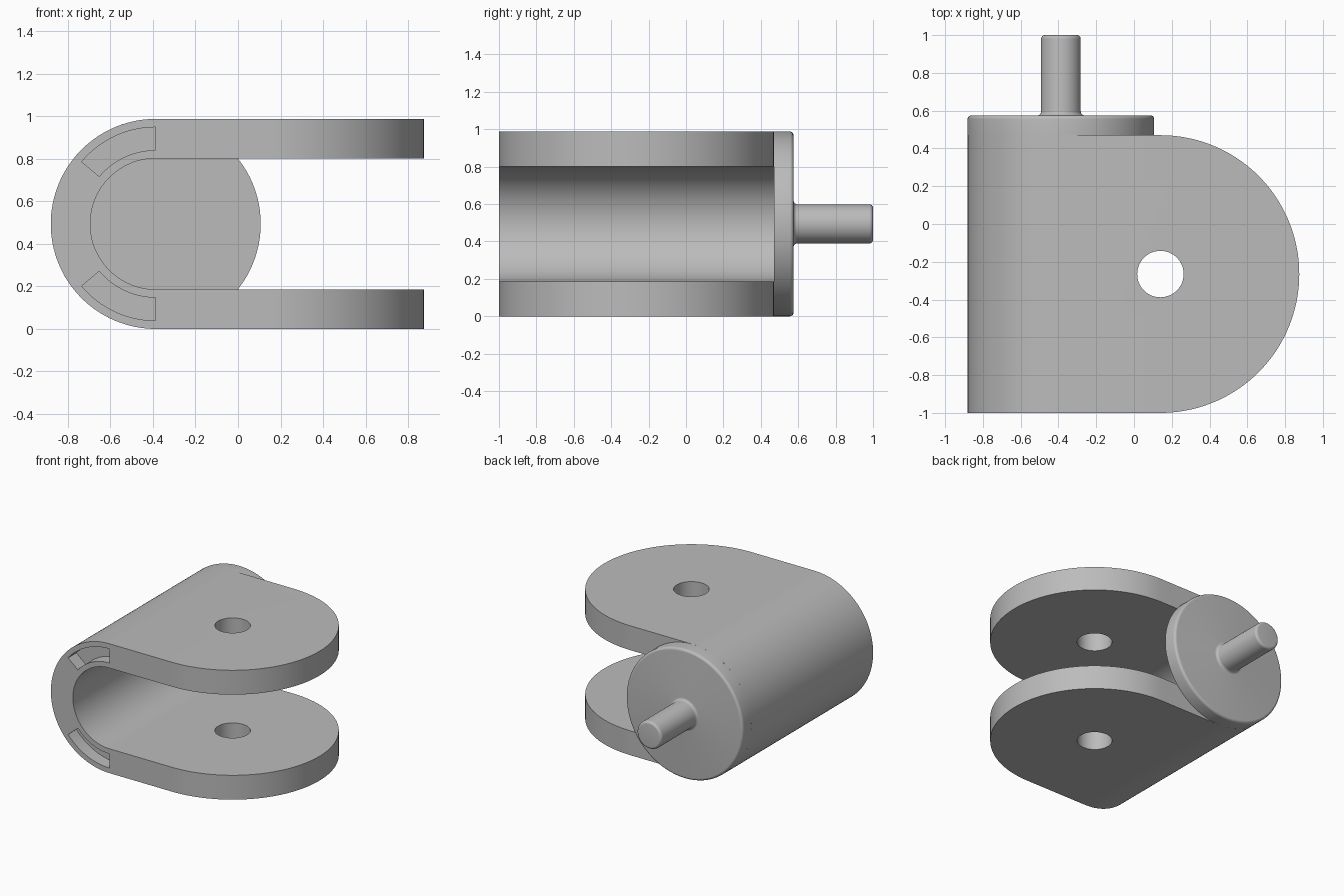
import bpy, bmesh
from math import sin, cos, radians
from mathutils import Vector

if "Cube" in bpy.data.objects:
    bpy.data.objects.remove(bpy.data.objects["Cube"])

steel = bpy.data.materials.new("grey steel")
steel.use_nodes = True
steel.diffuse_color = (0.5, 0.5, 0.5, 1)
steel.node_tree.nodes["Principled BSDF"].inputs["Base Color"].default_value = (0.5, 0.5, 0.5, 1)

CX, CZ = -0.387, 0.494      # axis of the bend and the pin
R_OUT, R_IN = 0.494, 0.308  # bend radii
EX, EY, R_END = 0.14, -0.265, 0.735  # rounded ends of the arms
BACK = 0.47


def arc(cx, cy, r, a0, a1, n):
    """Points on an arc, angles in degrees."""
    angles = [radians(a0 + (a1 - a0) * i / n) for i in range(n + 1)]
    return [(cx + r * cos(a), cy + r * sin(a)) for a in angles]


def add_object(name, bm):
    bmesh.ops.recalc_face_normals(bm, faces=bm.faces)
    mesh = bpy.data.meshes.new(name)
    bm.to_mesh(mesh)
    bm.free()
    mesh.materials.append(steel)
    obj = bpy.data.objects.new(name, mesh)
    bpy.context.collection.objects.link(obj)
    return obj


def prism(name, points, axis, start, end):
    """Extrude a closed 2D outline along y (outline in xz) or z (outline in xy)."""
    bm = bmesh.new()
    if axis == "y":
        verts = [bm.verts.new((u, start, v)) for u, v in points]
        move = Vector((0, end - start, 0))
    else:
        verts = [bm.verts.new((u, v, start)) for u, v in points]
        move = Vector((0, 0, end - start))
    face = bm.faces.new(verts)
    new = bmesh.ops.extrude_face_region(bm, geom=[face])["geom"]
    bmesh.ops.translate(bm, vec=move, verts=[g for g in new if isinstance(g, bmesh.types.BMVert)])
    return add_object(name, bm)


def select(obj):
    bpy.ops.object.select_all(action="DESELECT")
    obj.select_set(True)
    bpy.context.view_layer.objects.active = obj


def cut(obj, cutter, operation):
    select(obj)
    mod = obj.modifiers.new("cut", "BOOLEAN")
    mod.operation, mod.object, mod.solver = operation, cutter, "EXACT"
    bpy.ops.object.modifier_apply(modifier=mod.name)
    bpy.data.objects.remove(cutter)


def smooth(obj):
    select(obj)
    bpy.ops.object.shade_smooth_by_angle(angle=radians(30))


# Fork: a bent U strip, trimmed to rounded arm ends
outer = arc(CX, CZ, R_OUT, 90, 270, 64)
inner = arc(CX, CZ, R_IN, 270, 90, 64)
fork = prism("fork", [(1, CZ + R_OUT)] + outer + [(1, CZ - R_OUT), (1, CZ - R_IN)]
             + inner + [(1, CZ + R_IN)], "y", -1.1, BACK + 0.1)
outline = [(-1.2, EY - R_END)] + arc(EX, EY, R_END, -90, 90, 72) + [(-1.2, BACK)]
cut(fork, prism("outline_cutter", outline, "z", -0.3, 1.3), "INTERSECT")

# Bolt hole through both arms
hole = arc(EX, EY, 0.123, 0, 360, 48)[:-1]
cut(fork, prism("hole_cutter", hole, "z", -0.3, 1.3), "DIFFERENCE")

# Curved pockets in the front edge of the bend
for a0, a1 in ((90, 140), (220, 270)):
    pocket = arc(CX, CZ, 0.455, a0, a1, 16) + arc(CX, CZ, 0.347, a1, a0, 16)
    cut(fork, prism("pocket_cutter", pocket, "y", -1.2, -0.9), "DIFFERENCE")
smooth(fork)

# End disc and pin: one turned profile of (radius, y)
fillet = arc(0.125, 0.595, 0.02, -90, -180, 6)
profile = ([(0, BACK), (R_OUT, BACK)] + arc(R_OUT - 0.02, 0.555, 0.02, 0, 90, 6)
           + fillet + arc(0.085, 0.98, 0.02, 0, 90, 6) + [(0, 1)])
bm = bmesh.new()
verts = [bm.verts.new((CX + r, y, CZ)) for r, y in profile]
edges = [bm.edges.new(pair) for pair in zip(verts, verts[1:])]
bmesh.ops.spin(bm, geom=verts + edges, cent=(CX, 0, CZ), axis=(0, 1, 0),
               angle=radians(360), steps=96)
bmesh.ops.remove_doubles(bm, verts=bm.verts, dist=0.0001)
smooth(add_object("end_disc_and_pin", bm))
